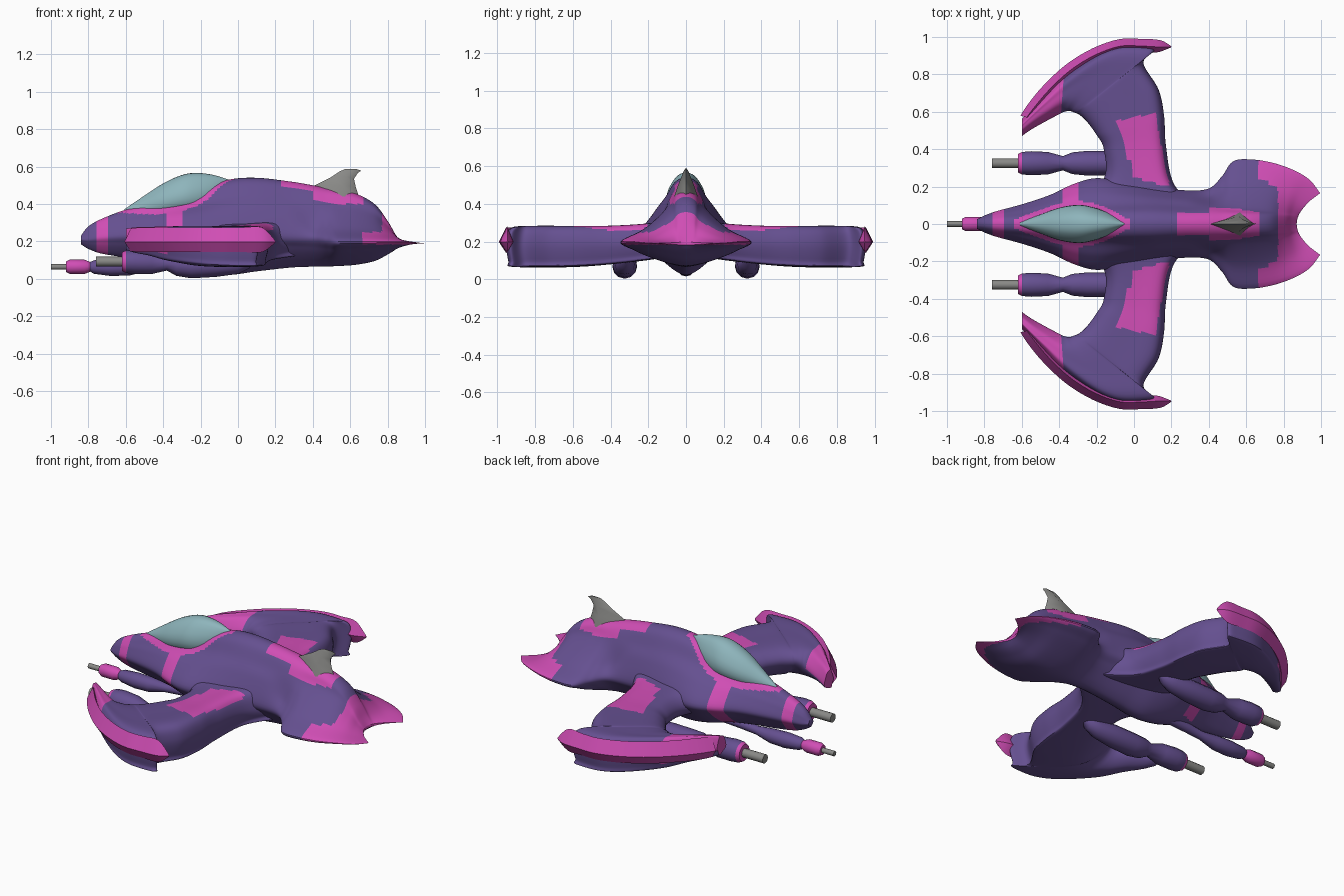
import bpy, bmesh, math
from mathutils import Vector

cube = bpy.data.objects.get("Cube")
if cube:
    bpy.data.objects.remove(cube, do_unlink=True)


def material(name, rgb):
    m = bpy.data.materials.new(name)
    m.use_nodes = True
    m.diffuse_color = (*rgb, 1)
    bsdf = next(n for n in m.node_tree.nodes if n.type == 'BSDF_PRINCIPLED')
    bsdf.inputs["Base Color"].default_value = (*rgb, 1)
    return m


PURPLE, PINK, TEAL, GREY = range(4)
MATS = [material("purple_hull", (0.13, 0.08, 0.28)), material("pink_trim", (0.63, 0.075, 0.46)),
        material("teal_glass", (0.27, 0.46, 0.5)), material("grey_metal", (0.25, 0.25, 0.24))]


def spline(pts, steps, closed):
    """Catmull-Rom curve through points."""
    n, out = len(pts), []
    for i in range(n if closed else n - 1):
        k = [(i + d) % n if closed else min(max(i + d, 0), n - 1) for d in (-1, 0, 1, 2)]
        a, b, c, d = (pts[j] for j in k)
        for s in range(steps):
            t = s / steps
            out.append(b + (c - a) * (t / 2) + (a * 2 - b * 5 + c * 4 - d) * (t * t / 2)
                       + (b * 3 - a - c * 3 + d) * (t ** 3 / 2))
    if not closed:
        out.append(pts[-1])
    return out


def finish(name, bm, mirror=False, angle=40):
    bmesh.ops.recalc_face_normals(bm, faces=bm.faces)
    me = bpy.data.meshes.new(name)
    bm.to_mesh(me)
    bm.free()
    for m in MATS:
        me.materials.append(m)
    ob = bpy.data.objects.new(name, me)
    bpy.context.collection.objects.link(ob)
    if mirror:
        mod = ob.modifiers.new("mirror", 'MIRROR')
        mod.use_axis = (False, True, False)
    bpy.ops.object.select_all(action='DESELECT')
    ob.select_set(True)
    bpy.context.view_layer.objects.active = ob
    bpy.ops.object.shade_smooth_by_angle(angle=math.radians(angle))


def loft(name, rings, along, around, rule, mirror=False):
    """Skin through rings; rule(centre, ring position, point position) picks the colour."""
    rings = [spline(r, around, True) for r in rings]
    cols = [spline(list(c), along, False) for c in zip(*rings)]
    bm = bmesh.new()
    rows = [[bm.verts.new(p) for p in row] for row in zip(*cols)]
    n = len(rows[0])
    for i in range(len(rows) - 1):
        for j in range(n):
            k = (j + 1) % n
            f = bm.faces.new((rows[i][j], rows[i][k], rows[i + 1][k], rows[i + 1][j]))
            f.material_index = rule(f.calc_center_median(), i / along, j / around)
    # Ends are closed by strips between the upper and lower halves
    for row, pos in ((rows[0], 0), (rows[-1], len(rings) - 1)):
        for j in range(n // 2):
            corners = dict.fromkeys((row[j], row[j + 1], row[n - j - 1], row[(n - j) % n]))
            f = bm.faces.new(tuple(corners))
            f.material_index = rule(f.calc_center_median(), pos, 0)
    finish(name, bm, mirror)


def full_ring(half):
    """Close a half section (y, z) running top to bottom; start at the widest point."""
    ring = half + [(-y, z) for y, z in half[-2:0:-1]]
    q = len(ring) // 4
    return ring[-q:] + ring[:-q]


# Canopy: station x, half width, base height, crown height
CANOPY = [(-.61, .01, .35, .37), (-.5, .05, .37, .445), (-.4, .085, .385, .51),
          (-.3, .1, .4, .555), (-.22, .088, .41, .566), (-.13, .055, .44, .555), (-.05, .008, .5, .53)]


def canopy_width(x):
    for a, b in zip(CANOPY, CANOPY[1:]):
        if a[0] <= x <= b[0]:
            return a[1] + (b[1] - a[1]) * (x - a[0]) / (b[0] - a[0])
    return 0


canopy = []
for x, w, zb, zt in CANOPY:
    half = [(0, zt), (w * .55, zb + (zt - zb) * .86), (w, zb + (zt - zb) * .35), (w * .85, zb - .02), (0, zb - .03)]
    canopy.append([Vector((x, y, z)) for y, z in full_ring(half)])
loft("canopy", canopy, 4, 3, lambda c, i, j: TEAL)

# Fuselage: x, half width, shoulder width, widest height, top, bottom, sweep of the outer edge
STATIONS = [(-.84, .025, .015, .21, .23, .185, 0), (-.8, .045, .03, .21, .28, .16, 0),
            (-.73, .07, .045, .22, .32, .135, 0), (-.6, .105, .06, .23, .37, .115, 0),
            (-.45, .155, .085, .24, .41, .1, 0), (-.32, .215, .105, .24, .44, .08, 0),
            (-.2, .245, .105, .24, .48, .045, 0), (-.05, .225, .105, .24, .53, .022, 0),
            (.1, .2, .105, .24, .54, .04, 0), (.28, .18, .095, .23, .52, .06, 0),
            (.4, .19, .095, .22, .5, .065, 0), (.47, .255, .095, .21, .485, .066, 0),
            (.53, .335, .095, .2, .475, .068, 0), (.63, .345, .09, .2, .455, .075, 0),
            (.73, .325, .085, .2, .4, .095, .02), (.8, .285, .075, .2, .31, .13, .06),
            (.84, .235, .07, .195, .24, .155, .1), (.87, .165, .06, .19, .197, .182, .125)]
hull = []
for x, w, s, zm, zt, zb, sweep in STATIONS:
    up, down = zt - zm, zm - zb
    flank = .42 if x < .3 else .26
    half = [(0, zt), (s * .55, zt - up * .08), (s, zt - up * .33), (s + (w - s) * .5, zm + up * flank), (w, zm),
            (w * .8, zb + down * .65), (w * .55, zb + down * .36), (w * .25, zb + down * .1), (0, zb)]
    hull.append([Vector((x + sweep * (y / w) ** 2, y, z)) for y, z in full_ring(half)])


def hull_colour(c, i, j):
    y = abs(c.y)
    nose = -.755 < c.x < -.7
    collar = -.385 < c.x < -.295 and c.z > .1
    rim = -.64 < c.x < -.02 and y < canopy_width(c.x) + .026 and c.z > .33
    spine = c.z > .4 and (.23 < c.x < .4 and y < .06 or .4 <= c.x < .67 and y < .085)
    tail = c.z > .183 and (c.x > .66 and c.z < .25 or c.x > .77)
    return PINK if nose or collar or rim or spine or tail else PURPLE


loft("fuselage", hull, 10, 6, hull_colour)

# Wings: inner edge point, outer edge point, underside height, top height
RIBS = [((-.3, .08), (.33, .08), .12, .31), ((-.16, .24), (.21, .22), .1, .29),
        ((-.16, .4), (.17, .42), .08, .28), ((-.2, .48), (.16, .58), .07, .28),
        ((-.25, .55), (.13, .72), .066, .28), ((-.29, .587), (.05, .86), .066, .28),
        ((-.31, .598), (.11, .93), .066, .278), ((-.325, .604), (.05, .95), .066, .278),
        ((-.34, .607), (-.08, .95), .07, .278), ((-.36, .604), (-.21, .9), .08, .278),
        ((-.39, .592), (-.375, .795), .1, .277), ((-.47, .55), (-.475, .7), .125, .274),
        ((-.55, .505), (-.55, .615), .14, .272), ((-.6, .47), (-.6, .56), .155, .265)]
wing = []
for lead, trail, zb, zt in RIBS:
    a, b = Vector((*lead, 0)), Vector((*trail, 0))
    unit = 1 / (b - a).length
    front, back = min(.05 * unit, .25), min(.04 * unit, .25)
    section = [(0, .19), (front, zt - .015), (.55, zt), (1 - back, zt - .004),
               (1, .2), (1 - back * .4, zb + .03), (1 - back, zb), (.3, zb + .012)]
    wing.append([a.lerp(b, t) + Vector((0, 0, z)) for t, z in section])


def wing_colour(c, i, j):
    tip = i >= 10 and j < 5
    patch = (c.z > .2 and -.1 + .33 * (.56 - c.y) < c.x < .23 - .2 * c.y
             and .25 - .3 * c.x < c.y < .57 + .2 * c.x)
    return PINK if tip or patch else PURPLE


loft("wing", wing, 10, 6, wing_colour, mirror=True)

# Edge rail wrapped round each wing, ending in a rear spike: x, y, thickness
RAIL = [(-.607, .58, .9), (-.56, .65, 1), (-.48, .745, 1), (-.36, .855, 1), (-.22, .94, 1),
        (-.08, .988, 1), (.03, .99, 1), (.14, .983, 1), (.2, .95, .1)]
rail = []
for x, y, s in RAIL:
    inward = (Vector((-.05, .4, 0)) - Vector((x, y, 0))).normalized()
    diamond = [(0, 0), (.038, .077), (.07, 0), (.036, -.055)]
    rail.append([Vector((x, y, .198)) + inward * d * s + Vector((0, 0, h * s)) for d, h in diamond])
loft("wing_edge_rail", rail, 4, 1, lambda c, i, j: PINK, mirror=True)


def lathe(name, y, profile, mirror=False, sides=12):
    """Turned part along x; profile rows are x, radius, centre height, colour."""
    bm = bmesh.new()
    rows = []
    for x, r, z, col in profile:
        angles = [math.tau * k / sides for k in range(sides)]
        rows.append([bm.verts.new((x, y + r * math.cos(t), z + r * math.sin(t))) for t in angles])
    for a, b, p in zip(rows, rows[1:], profile):
        for k in range(sides):
            n = (k + 1) % sides
            bm.faces.new((a[k], a[n], b[n], b[k])).material_index = p[3]
    for row, p in ((rows[0], profile[0]), (rows[-1], profile[-1])):
        bm.faces.new(row).material_index = p[3]
    finish(name, bm, mirror)


# Side guns and their pods under the wings
lathe("side_gun", .325, [(-.76, .026, .092, GREY), (-.62, .026, .092, PINK), (-.62, .05, .092, PINK),
                         (-.6, .06, .091, PURPLE), (-.55, .064, .09, PURPLE), (-.46, .06, .086, PURPLE),
                         (-.38, .038, .082, PURPLE), (-.33, .058, .074, PURPLE), (-.25, .066, .069, PURPLE),
                         (-.12, .064, .074, PURPLE), (0, .052, .078, PURPLE), (.06, .036, .092, PURPLE),
                         (.09, .012, .105, PURPLE)], mirror=True)

# Nose gun slung under the hull
lathe("nose_gun", 0, [(-1, .015, .064, GREY), (-.92, .015, .064, PINK), (-.92, .028, .064, PINK),
                      (-.9, .038, .064, PINK), (-.82, .038, .064, PINK), (-.79, .026, .064, PURPLE),
                      (-.77, .036, .063, PURPLE), (-.68, .045, .06, PURPLE), (-.58, .042, .06, PURPLE),
                      (-.48, .025, .068, PURPLE), (-.38, .028, .08, PURPLE), (-.25, .03, .09, PURPLE)])

# Dorsal fin: x front, x back, height, half width
bm = bmesh.new()
levels = []
for x0, x1, z, w in [(.39, .65, .44, .062), (.41, .63, .5, .042), (.5, .62, .545, .024),
                     (.545, .64, .575, .012), (.575, .658, .588, .003)]:
    mid = x0 + (x1 - x0) * .68
    levels.append([bm.verts.new(p) for p in ((x0, 0, z), (mid, w, z), (x1, 0, z - .01), (mid, -w, z))])
for a, b in zip(levels, levels[1:]):
    for k in range(4):
        bm.faces.new((a[k], a[(k + 1) % 4], b[(k + 1) % 4], b[k]))
bm.faces.new(levels[0])
bm.faces.new(levels[-1])
for f in bm.faces:
    f.material_index = GREY
finish("dorsal_fin", bm, angle=60)
